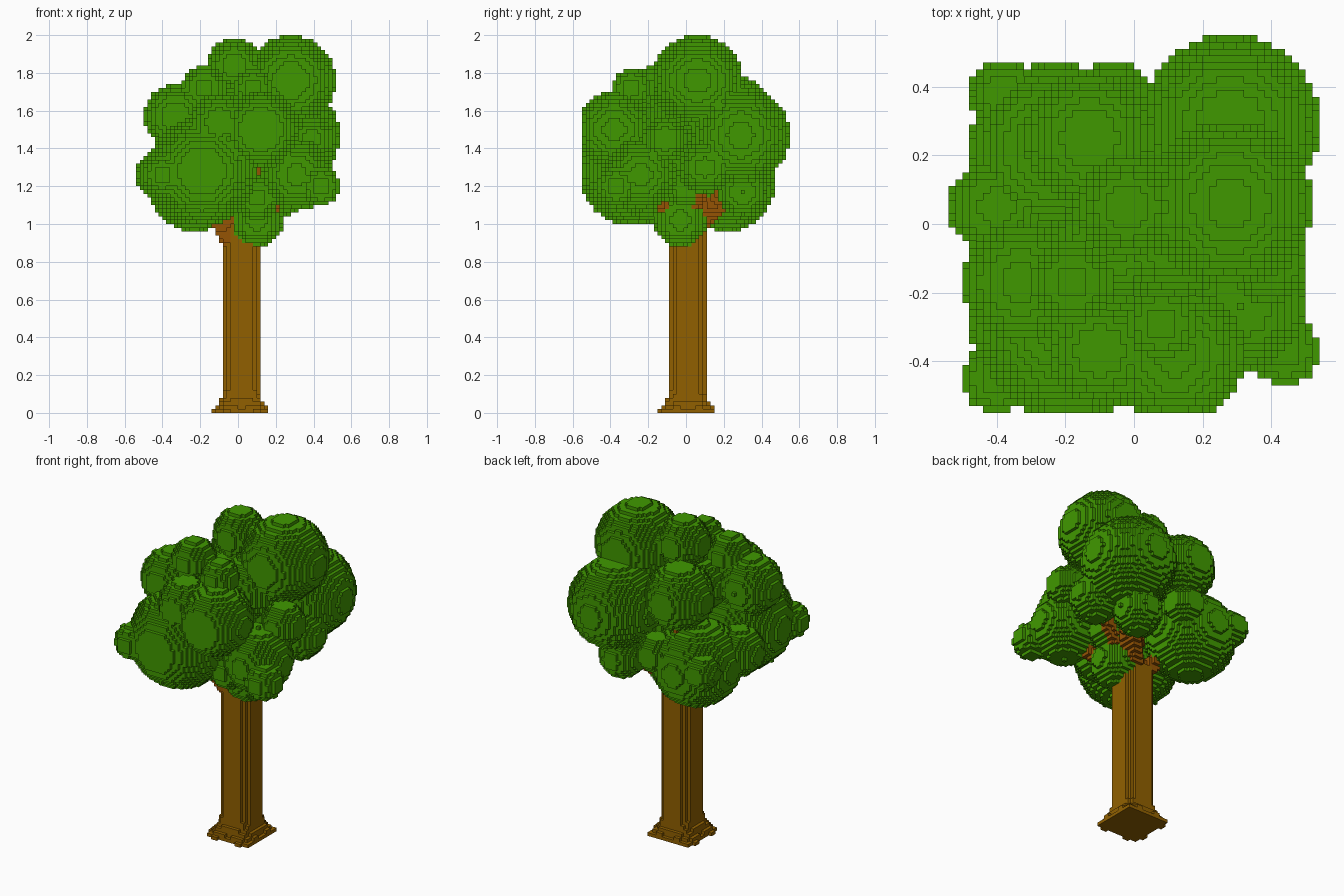
import bpy, math

if "Cube" in bpy.data.objects:
    bpy.data.objects.remove(bpy.data.objects["Cube"])

V = 0.02                       # voxel size
NX, NY, NZ = 54, 55, 100       # grid extent
X0, Y0 = -NX * V / 2, -NY * V / 2


def material(name, rgb):
    m = bpy.data.materials.new(name)
    m.diffuse_color = (*rgb, 1)
    m.use_nodes = True
    m.node_tree.nodes["Principled BSDF"].inputs["Base Color"].default_value = m.diffuse_color
    return m


GREEN = material("leaf green", (0.051, 0.318, 0.0))
BROWN = material("bark brown", (0.285, 0.118, 0.0))
RUST = material("branch brown", (0.30, 0.088, 0.001))


def centre(i, j, k):
    return X0 + (i + .5) * V, Y0 + (j + .5) * V, (k + .5) * V


def ball(cells, x, y, z, r):
    """Add every voxel whose centre lies in the ball, clipped to the grid."""
    lo = [int((c - r - o) / V) - 1 for c, o in ((x, X0), (y, Y0), (z, 0))]
    n = int(2 * r / V) + 4
    for i in range(max(0, lo[0]), min(NX, lo[0] + n)):
        for j in range(max(0, lo[1]), min(NY, lo[1] + n)):
            for k in range(max(0, lo[2]), min(NZ, lo[2] + n)):
                if math.dist(centre(i, j, k), (x, y, z)) <= r:
                    cells.add((i, j, k))


# Leaf clusters: x, y, z, radius
CLUSTERS = [
    (.28, .06, 1.76, .24), (-.02, .05, 1.84, .145), (-.33, -.17, 1.57, .17),
    (-.19, -.28, 1.28, .29), (-.10, -.37, 1.54, .15), (.12, -.38, 1.50, .20),
    (.08, -.29, 1.72, .10), (-.18, -.17, 1.72, .12), (.28, .29, 1.47, .26),
    (.39, -.11, 1.45, .12), (.36, .10, 1.30, .14), (.31, -.24, 1.26, .19),
    (.44, -.37, 1.20, .10), (.10, -.03, 1.02, .14), (.10, -.21, 1.14, .12),
    (-.40, .05, 1.26, .14), (-.38, .38, 1.25, .10), (-.40, -.45, 1.26, .10),
    (-.13, .25, 1.60, .19), (-.23, .22, 1.21, .25), (-.06, .37, 1.28, .11),
    (.22, .30, 1.17, .13),
]
# Inner clusters that close the crown
CLUSTERS += [(.13, .05, 1.38, .19), (.12, -.02, 1.58, .19), (.17, .0, 1.20, .12),
             (-.05, -.05, 1.55, .17), (.12, .14, 1.25, .13)]
leaves = set()
for c in CLUSTERS:
    ball(leaves, *c)

# Trunk: straight column, slightly square, with flared corner roots
trunk = set()
for k in range(50):
    for i in range(NX):
        for j in range(NY):
            x, y, z = centre(i, j, k)
            x, y = x - .018, y - .008
            square = math.cos(4 * math.atan2(y, x))
            r = .105 - .006 * square
            if z < .12:
                r += (1 - z / .12) ** 2 * (.064 - .024 * square) + .003
            if math.hypot(x, y) <= r:
                trunk.add((i, j, k))

# Branches: tapering limbs that fork from the trunk into the crown
branches = set()
FORK = (.02, .01, .94)
TIPS = [(.30, -.22, 1.20), (.30, .28, 1.28), (-.24, .22, 1.22), (-.20, -.26, 1.22),
        (.36, .10, 1.30), (.20, .26, 1.16)]
LIMBS = [(FORK, t) for t in TIPS]
LIMBS += [((-.02, -.02, .88), (-.20, -.14, 1.16)), ((.02, .01, 1.2), (.20, -.19, 1.31)),
          ((.12, .05, 1.3), (.36, .08, 1.50)), ((0, 0, 1.2), (-.17, .31, 1.42))]
for a, b in LIMBS:
    for s in range(41):
        t = s / 40
        p = [u + (w - u) * t for u, w in zip(a, b)]
        ball(branches, *p, .05 - .015 * t)

branches -= leaves | trunk
trunk -= leaves
solid = leaves | trunk | branches

# Each face: outward step and its four corners, counter-clockwise from outside
FACES = [((1, 0, 0), ((1, 0, 0), (1, 1, 0), (1, 1, 1), (1, 0, 1))),
         ((-1, 0, 0), ((0, 0, 0), (0, 0, 1), (0, 1, 1), (0, 1, 0))),
         ((0, 1, 0), ((0, 1, 0), (0, 1, 1), (1, 1, 1), (1, 1, 0))),
         ((0, -1, 0), ((0, 0, 0), (1, 0, 0), (1, 0, 1), (0, 0, 1))),
         ((0, 0, 1), ((0, 0, 1), (1, 0, 1), (1, 1, 1), (0, 1, 1))),
         ((0, 0, -1), ((0, 0, 0), (0, 1, 0), (1, 1, 0), (1, 0, 0)))]


def build(name, cells, mat):
    """Turn a voxel set into a mesh of its exposed faces."""
    index, faces = {}, []
    for c in sorted(cells):
        for d, quad in FACES:
            if tuple(p + q for p, q in zip(c, d)) in solid:
                continue
            faces.append([index.setdefault(tuple(p + q for p, q in zip(c, o)), len(index))
                          for o in quad])
    verts = [(X0 + i * V, Y0 + j * V, k * V) for i, j, k in index]
    me = bpy.data.meshes.new(name)
    me.from_pydata(verts, [], faces)
    me.materials.append(mat)
    bpy.context.collection.objects.link(bpy.data.objects.new(name, me))


build("foliage", leaves, GREEN)
build("trunk", trunk, BROWN)
build("branches", branches, RUST)
